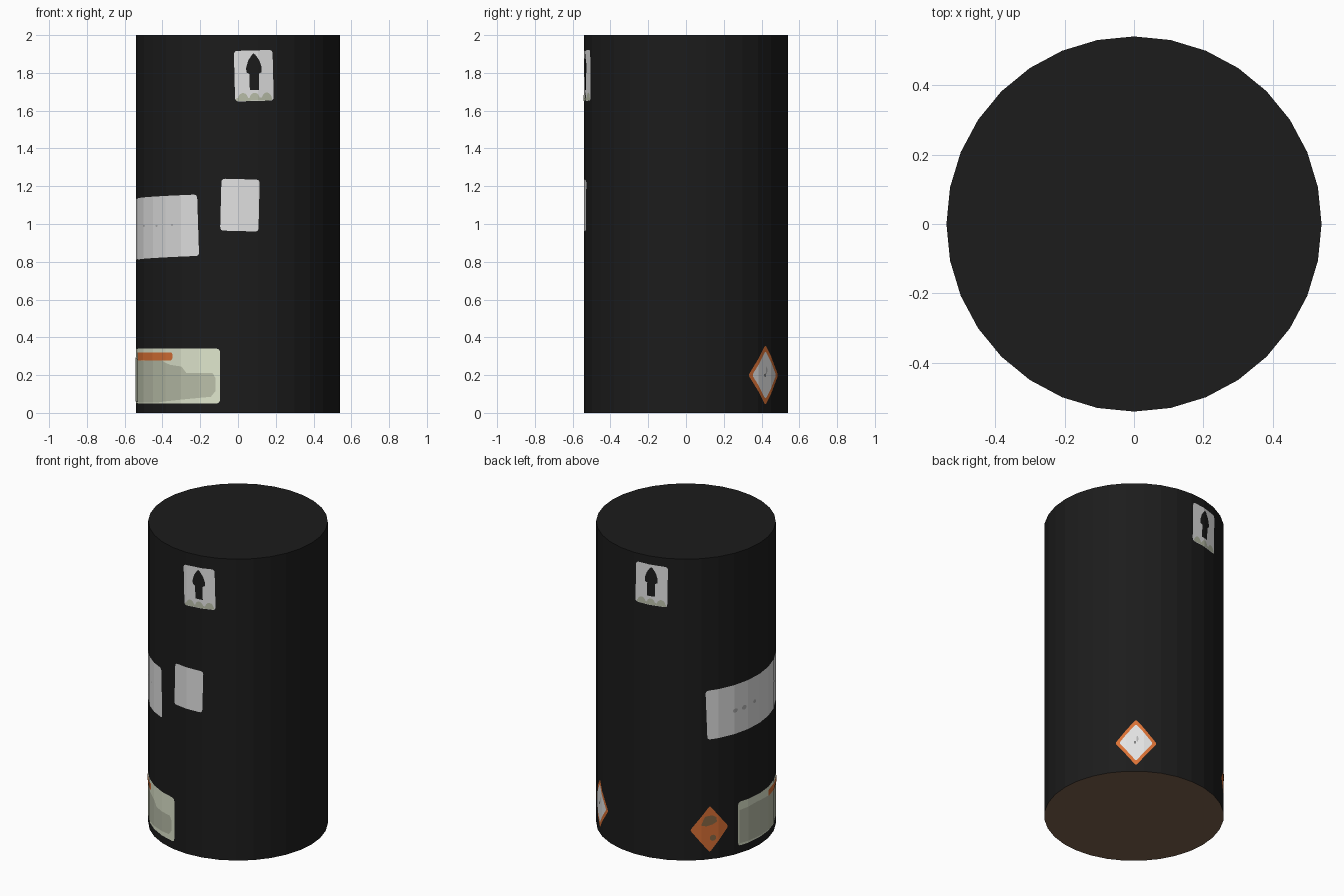
import bpy, bmesh, math
from mathutils import Vector

if "Cube" in bpy.data.objects:
    bpy.data.objects.remove(bpy.data.objects["Cube"])

R, H, SIDES = 0.54, 2.0, 32
STEP = 2 * math.pi / SIDES


def material(name, rgb):
    m = bpy.data.materials.new(name)
    m.diffuse_color = (*rgb, 1)
    m.use_nodes = True
    m.node_tree.nodes["Principled BSDF"].inputs["Base Color"].default_value = m.diffuse_color
    return m


BLACK = material("matte black", (0.0116, 0.0116, 0.0116))
BROWN = material("base brown", (0.21, 0.125, 0.075))
WHITE = material("label white", (0.76, 0.76, 0.76))
GREEN = material("pale green", (0.74, 0.79, 0.61))
STAIN = material("grey green stain", (0.49, 0.52, 0.40))
ORANGE = material("warning orange", (0.70, 0.165, 0.036))
RUST = material("dull brown", (0.25, 0.14, 0.06))
GREY = material("ink grey", (0.45, 0.45, 0.45))


def wrap(u, z, lift):
    """Arc length u and height z to a point on the faceted drum wall."""
    a = u / R
    off = (a % STEP) - STEP / 2
    r = R * math.cos(STEP / 2) / math.cos(off) + lift
    return Vector((r * math.cos(a), r * math.sin(a), z))


def rounded(pts, r):
    out = []
    for i, p in enumerate(pts):
        p = Vector(p)
        a = p + (Vector(pts[i - 1]) - p).normalized() * r
        b = p + (Vector(pts[(i + 1) % len(pts)]) - p).normalized() * r
        for k in range(5):
            t = k / 4
            out.append(a * (1 - t) ** 2 + p * 2 * t * (1 - t) + b * t * t)
    return out


def rect(w, h, r=0.02):
    return rounded([(-w / 2, -h / 2), (w / 2, -h / 2), (w / 2, h / 2), (-w / 2, h / 2)], r)


def diamond(w, h, r=0.014):
    return rounded([(0, -h), (w, 0), (0, h), (-w, 0)], r)


def oval(x, z, w, h, n=14):
    return [(x + w * math.cos(2 * math.pi * i / n), z + h * math.sin(2 * math.pi * i / n))
            for i in range(n)]


def decal(name, outline, mat, angle, height, tilt=0, layer=1):
    """Flat outline, cut at the facet edges and wrapped on the wall."""
    c, s, u0 = math.cos(math.radians(tilt)), math.sin(math.radians(tilt)), math.radians(angle) * R
    bm = bmesh.new()
    vs = [bm.verts.new((u0 + x * c - z * s, height + x * s + z * c, 0)) for x, z in outline]
    bm.faces.new(vs)
    bmesh.ops.triangulate(bm, faces=bm.faces[:])
    us = [v.co.x for v in bm.verts]
    w = STEP * R
    for k in range(math.ceil(min(us) / w), math.floor(max(us) / w) + 1):
        bmesh.ops.bisect_plane(bm, geom=bm.verts[:] + bm.edges[:] + bm.faces[:],
                               plane_co=(k * w, 0, 0), plane_no=(1, 0, 0))
    for v in bm.verts:
        v.co = wrap(v.co.x, v.co.y, 0.001 * layer)
    for f in bm.faces:
        f.normal_update()
        m = f.calc_center_median()
        if f.normal.dot(Vector((m.x, m.y, 0))) < 0:
            f.normal_flip()
    me = bpy.data.meshes.new(name)
    bm.to_mesh(me)
    bm.free()
    me.materials.append(mat)
    bpy.context.collection.objects.link(bpy.data.objects.new(name, me))


# Drum body with a brown underside
bpy.ops.mesh.primitive_cylinder_add(vertices=SIDES, radius=R, depth=H, location=(0, 0, H / 2))
drum = bpy.context.object
drum.name = "drum_body"
drum.data.materials.append(BLACK)
drum.data.materials.append(BROWN)
for f in drum.data.polygons:
    f.material_index = 1 if f.normal.z < -0.5 else 0

# Two "this way up" labels, front and back
half = [(0.025, -0.075), (0.025, 0.010), (0.040, 0.018), (0.042, 0.042), (0.030, 0.080), (0.010, 0.110)]
arrow = half + [(0, 0.118)] + [(-x, z) for x, z in reversed(half)]
for side, angle, z, tilt in (("front", -80.9, 1.785, 1.5), ("back", 102.1, 1.81, -1)):
    decal(side + "_arrow_label", rect(0.209, 0.268), WHITE, angle, z, tilt)
    decal(side + "_arrow", arrow, BLACK, angle, z, tilt, 2)
    for i, x in enumerate((-0.062, 0.0, 0.066)):
        hump = [(x + 0.029 * math.cos(math.pi * k / 8), -0.13 + 0.04 * math.sin(math.pi * k / 8))
                for k in range(9)]
        decal(f"{side}_label_stain_{i}", hump, STAIN, angle, z, tilt, 2)
    decal(side + "_label_stain_base", rect(0.19, 0.016, 0.004), STAIN, angle, z - 0.124, tilt, 2)

# Plain label on the front
decal("front_plain_label", rect(0.204, 0.275), WHITE, -88.9, 1.10, -1.5)

# Large white label on the left, with faint marks
decal("left_white_label", rect(1.026, 0.325), WHITE, 192.6, 0.975, 2.1)
for i, (a, z, w, h) in enumerate(((158.3, 0.955, 0.018, 0.014), (165.5, 0.957, 0.017, 0.015),
                                  (175, 0.968, 0.014, 0.012), (203, 0.99, 0.012, 0.005),
                                  (217, 0.99, 0.010, 0.005), (229.6, 0.995, 0.006, 0.005))):
    decal(f"white_label_mark_{i}", oval(0, 0, w, h), GREY, a, z, 0, 2)

# Large green label on the left, with stain and orange stripe
decal("left_green_label", rect(0.935, 0.29), GREEN, 210.2, 0.195)
stain = [(-0.455, -0.13), (-0.10, -0.14), (0.07, -0.14), (0.09, -0.11), (0.42, -0.11), (0.445, -0.08),
         (0.41, -0.04), (0.445, -0.01), (0.43, 0.015), (0.28, 0.015), (0.25, 0.05), (0.17, 0.06),
         (0.10, 0.085), (-0.10, 0.08), (-0.30, 0.10), (-0.455, 0.09)]
decal("green_label_stain", stain, STAIN, 210, 0.195, 0, 2)
decal("green_label_stripe", rect(0.37, 0.042, 0.016), ORANGE, 210.4, 0.299, 0, 3)

# Orange diamond at the back left
decal("orange_diamond", diamond(0.121, 0.154), ORANGE, 140.4, 0.20)
decal("orange_diamond_stain", [(-0.055, 0.03), (-0.02, 0.02), (0.02, 0.03), (0.045, 0.045),
                               (0.04, 0.075), (0.015, 0.09), (-0.03, 0.085)], RUST, 140.4, 0.20, 0, 2)
decal("orange_diamond_spot", oval(0.02, -0.06, 0.02, 0.02), RUST, 140.4, 0.20, 0, 2)

# White diamond with an orange border at the back right
decal("white_diamond_border", diamond(0.127, 0.160), ORANGE, 51.3, 0.20)
decal("white_diamond", diamond(0.102, 0.128), WHITE, 51.3, 0.20, 0, 2)
decal("white_diamond_smudge", oval(0.008, 0.025, 0.006, 0.02), GREY, 51.3, 0.20, 0, 3)
decal("white_diamond_mark", oval(-0.006, 0.0, 0.004, 0.010), BLACK, 51.3, 0.20, 0, 4)
